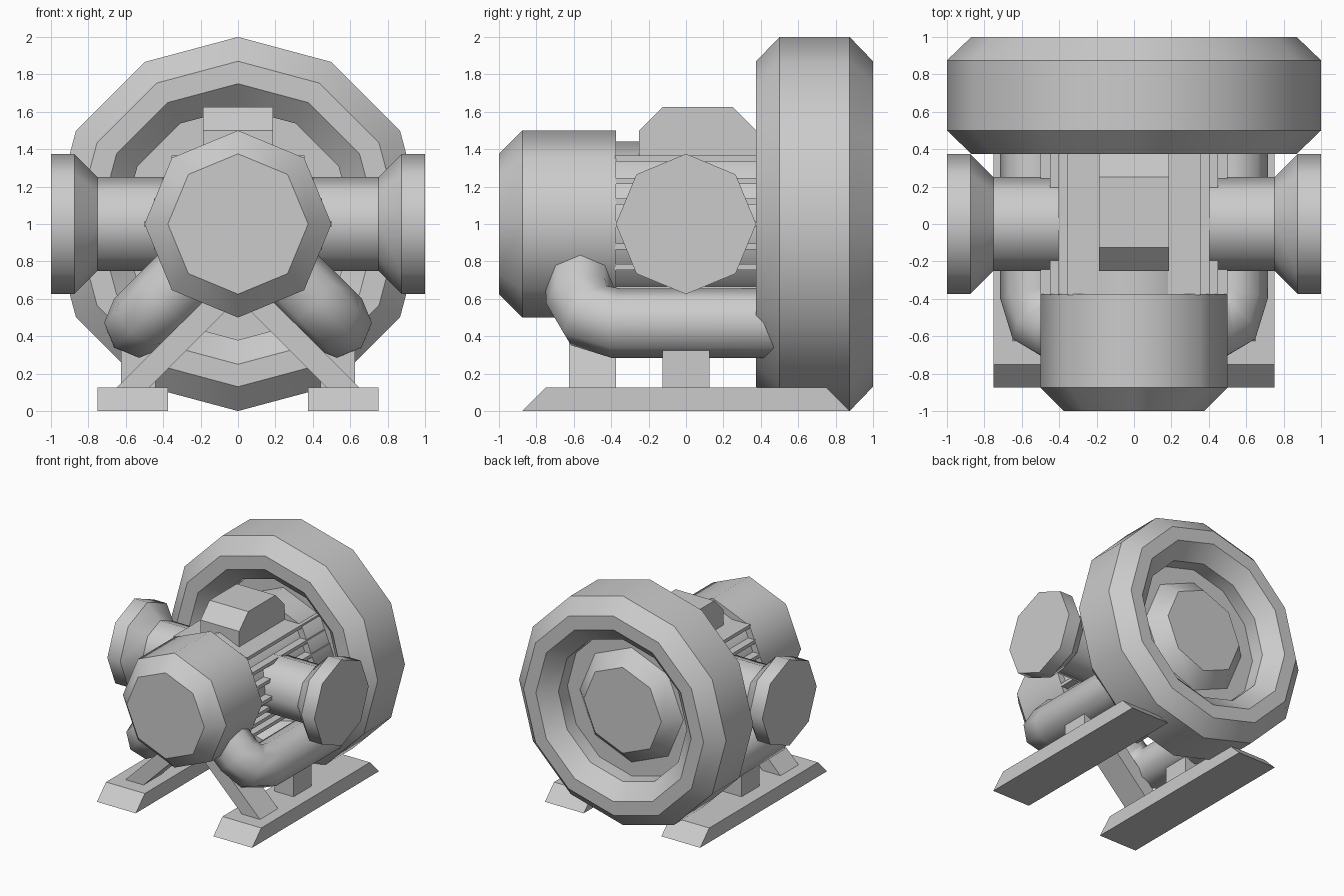
import bpy, bmesh
from math import sin, cos, pi
from mathutils import Matrix, Vector

if "Cube" in bpy.data.objects:
    bpy.data.objects.remove(bpy.data.objects["Cube"])


def finish(bm, name):
    bmesh.ops.recalc_face_normals(bm, faces=bm.faces)
    me = bpy.data.meshes.new(name)
    bm.to_mesh(me)
    bm.free()
    ob = bpy.data.objects.new(name, me)
    bpy.context.collection.objects.link(ob)
    return ob


def lathe(name, profile, sides, axis='y', sign=1):
    """Revolve (distance, radius) points about a horizontal axis at z = 1, ends capped."""
    bm = bmesh.new()
    rings = []
    for t, r in profile:
        ring = []
        for i in range(sides):
            a = 2 * pi * i / sides
            u, w = r * cos(a), 1 + r * sin(a)
            ring.append(bm.verts.new((u, t * sign, w) if axis == 'y' else (t * sign, u, w)))
        rings.append(ring)
    for a, b in zip(rings, rings[1:]):
        for i in range(sides):
            j = (i + 1) % sides
            bm.faces.new((a[i], a[j], b[j], b[i])).smooth = True
    bm.faces.new(rings[0])
    bm.faces.new(rings[-1])
    for ring in rings:  # crisp edges between profile steps
        for i in range(sides):
            bm.edges.get((ring[i], ring[(i + 1) % sides])).smooth = False
    return finish(bm, name)


def prism(name, points, axis, lo, hi):
    """Extrude a flat outline: (y, z) along x, or (x, z) along y."""
    bm = bmesh.new()
    place = (lambda p, d: (d, p[0], p[1])) if axis == 'x' else (lambda p, d: (p[0], d, p[1]))
    a = [bm.verts.new(place(p, lo)) for p in points]
    b = [bm.verts.new(place(p, hi)) for p in points]
    bm.faces.new(a)
    bm.faces.new(b)
    for i in range(len(points)):
        j = (i + 1) % len(points)
        bm.faces.new((a[i], a[j], b[j], b[i]))
    return finish(bm, name)


def rect(x0, x1, z0, z1):
    return [(x0, z0), (x1, z0), (x1, z1), (x0, z1)]


def tube(name, path, radius):
    cu = bpy.data.curves.new(name, 'CURVE')
    cu.dimensions = '3D'
    cu.bevel_depth = radius
    cu.bevel_resolution = 2
    cu.use_fill_caps = True
    sp = cu.splines.new('POLY')
    sp.points.add(len(path) - 1)
    for pt, co in zip(sp.points, path):
        pt.co = (*co, 1)
    ob = bpy.data.objects.new(name, cu)
    bpy.context.collection.objects.link(ob)
    bpy.ops.object.select_all(action='DESELECT')
    ob.select_set(True)
    bpy.context.view_layer.objects.active = ob
    bpy.ops.object.convert(target='MESH')


# Large wheel housing: chamfered rim with recessed web on both faces
lathe('wheel_housing', [(.625, .3), (.625, .62), (.5, .62), (.375, .75), (.375, .87), (.5, 1),
                        (.875, 1), (1, .87), (1, .75), (.875, .62), (.75, .62), (.75, .3)], 12)

# Hub, motor body and front motor cap
lathe('rear_hub', [(.375, .5), (.75, .5), (.875, .375)], 8)
lathe('motor_body', [(-.4, .44), (.7, .44)], 8)
lathe('motor_cap', [(-1, .375), (-.875, .5), (-.375, .5)], 8)

# Cooling fins stacked on the body
for k, z in enumerate((-.35, -.23, -.12, 0, .12, .23, .35)):
    w = .5 - .414 * abs(z)
    prism(f'cooling_fin_{k}', rect(-w, w, 1 + z - .015, 1 + z + .015), 'y', -.38, .63)

# Terminal box on top
prism('top_box', [(-.25, 1.36), (-.25, 1.5), (-.125, 1.625), (.25, 1.625), (.375, 1.5), (.375, 1.36)],
      'x', -.187, .187)

for s, side in ((-1, 'left'), (1, 'right')):
    # Side pipe with flared flange
    lathe(f'side_pipe_{side}', [(.3, .25), (.75, .25), (.875, .375), (1, .375)], 8, 'x', s)
    # Bent lower pipe running into the wheel housing
    tube(f'lower_pipe_{side}', [(s * .2, -.565, .8), (s * .4, -.565, .6), (s * .49, -.52, .51),
                                (s * .53, -.375, .47), (s * .53, .6, .47)], .187)
    # Base rail with slanted ends
    prism(f'base_rail_{side}', [(-.875, 0), (.875, 0), (.75, .125), (-.75, .125)],
          'x', s * .375, s * .75)
    # Post under the lower pipe and diagonal strut to the motor
    prism(f'pipe_post_{side}', rect(s * .44, s * .625, .1, .42), 'y', -.125, .125)
    prism(f'strut_{side}', [(s * .48, .12), (s * .655, .12), (s * .175, .6), (s * 0, .6)],
          'y', -.625, -.375)
